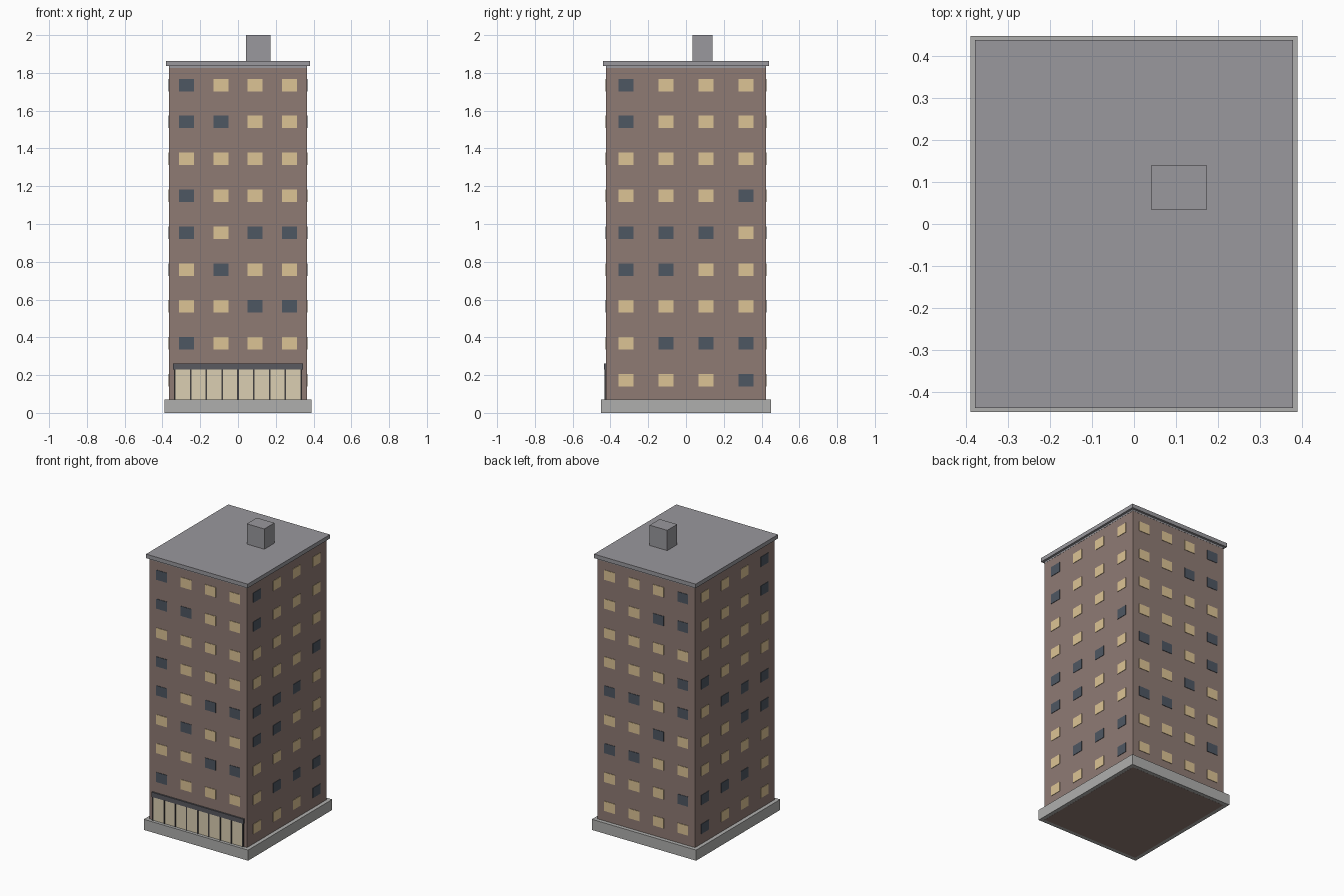
import bpy, bmesh
from mathutils import Matrix, Vector

if "Cube" in bpy.data.objects:
    bpy.data.objects.remove(bpy.data.objects["Cube"])


def material(name, rgb):
    m = bpy.data.materials.new(name)
    m.diffuse_color = (*rgb, 1)
    m.use_nodes = True
    m.node_tree.nodes["Principled BSDF"].inputs["Base Color"].default_value = m.diffuse_color
    return m


BRICK = material("brick", (0.275, 0.198, 0.175))
LIT = material("lit_glass", (0.72, 0.55, 0.30))
DARK = material("dark_glass", (0.076, 0.095, 0.122))
ROOF = material("roof_grey", (0.32, 0.315, 0.337))
STONE = material("stone", (0.43, 0.43, 0.42))
SHOP = material("shop_glass", (0.71, 0.62, 0.445))
BAND = material("fascia_grey", (0.10, 0.10, 0.115))
FRAME = material("frame_dark", (0.06, 0.055, 0.055))


def boxes(name, spans, mat):
    """One object made of boxes, each given as (x0, x1, y0, y1, z0, z1)."""
    bm = bmesh.new()
    for x0, x1, y0, y1, z0, z1 in spans:
        centre = Vector((x0 + x1, y0 + y1, z0 + z1)) / 2
        size = Matrix.Diagonal((x1 - x0, y1 - y0, z1 - z0, 1))
        bmesh.ops.create_cube(bm, size=1, matrix=Matrix.Translation(centre) @ size)
    mesh = bpy.data.meshes.new(name)
    bm.to_mesh(mesh)
    bm.free()
    mesh.materials.append(mat)
    ob = bpy.data.objects.new(name, mesh)
    bpy.context.collection.objects.link(ob)


HX, HY = 0.364, 0.423           # half size of the tower
FLOOR, FIRST = 0.1953, 0.173    # storey height, lowest window centre
WW, WH, OUT = 0.04, 0.033, 0.003

# Main masses
boxes("plinth", [(-0.39, 0.39, -0.449, 0.449, 0.0005, 0.072)], STONE)
boxes("tower_body", [(-HX, HX, -HY, HY, 0, 1.83)], BRICK)
boxes("roof_neck", [(-HX - .001, HX + .001, -HY - .001, HY + .001, 1.825, 1.838)], ROOF)
boxes("roof_slab", [(-0.38, 0.38, -0.439, 0.439, 1.836, 1.863)], ROOF)
boxes("roof_stair_hut", [(0.042, 0.173, 0.034, 0.141, 1.832, 2.0)], ROOF)

# Window lighting, bottom floor first; columns run along +x or +y
ALONG_X = "LLLL DLLL LLDD LDLL DLDD DLLL LLLL DDLL DLLL".split()
ALONG_Y = "LLLD LDDD LLLL DDLL DDDL LLLD LLLL DLLL DLLL".split()


def window_side(name, rows, along_x, sign, first_floor=0):
    half, depth = (HX, HY) if along_x else (HY, HX)
    a0, a1 = sorted((sign * (depth - 0.01), sign * (depth + OUT)))
    groups = {"L": [], "D": []}
    for f, row in enumerate(rows):
        if f < first_floor:
            continue
        z = FIRST + f * FLOOR
        for c, state in enumerate(row):
            u = (c - 1.5) * half / 2
            across, out = (u - WW, u + WW), (a0, a1)
            plan = across + out if along_x else out + across
            groups[state].append(plan + (z - WH, z + WH))
    boxes(name + "_lit_windows", groups["L"], LIT)
    boxes(name + "_dark_windows", groups["D"], DARK)


window_side("front", ALONG_X, True, -1, 1)
window_side("back", ALONG_X, True, 1)
window_side("right", ALONG_Y, False, 1)
window_side("left", ALONG_Y, False, -1)

# Shopfront: glass panes between dark posts, with a fascia above
PITCH = 0.0838
EDGE = 4 * PITCH
boxes("shop_panes", [(-EDGE + i * PITCH + 0.004, -EDGE + (i + 1) * PITCH - 0.004,
                      -HY - 0.005, -HY + 0.01, 0.072, 0.23) for i in range(8)], SHOP)
boxes("shop_posts", [(-EDGE + i * PITCH - 0.004, -EDGE + i * PITCH + 0.004,
                      -HY - 0.009, -HY + 0.01, 0.072, 0.23) for i in range(9)], FRAME)
boxes("shop_fascia", [(-0.343, 0.343, -HY - 0.01, -HY + 0.01, 0.23, 0.262)], BAND)
